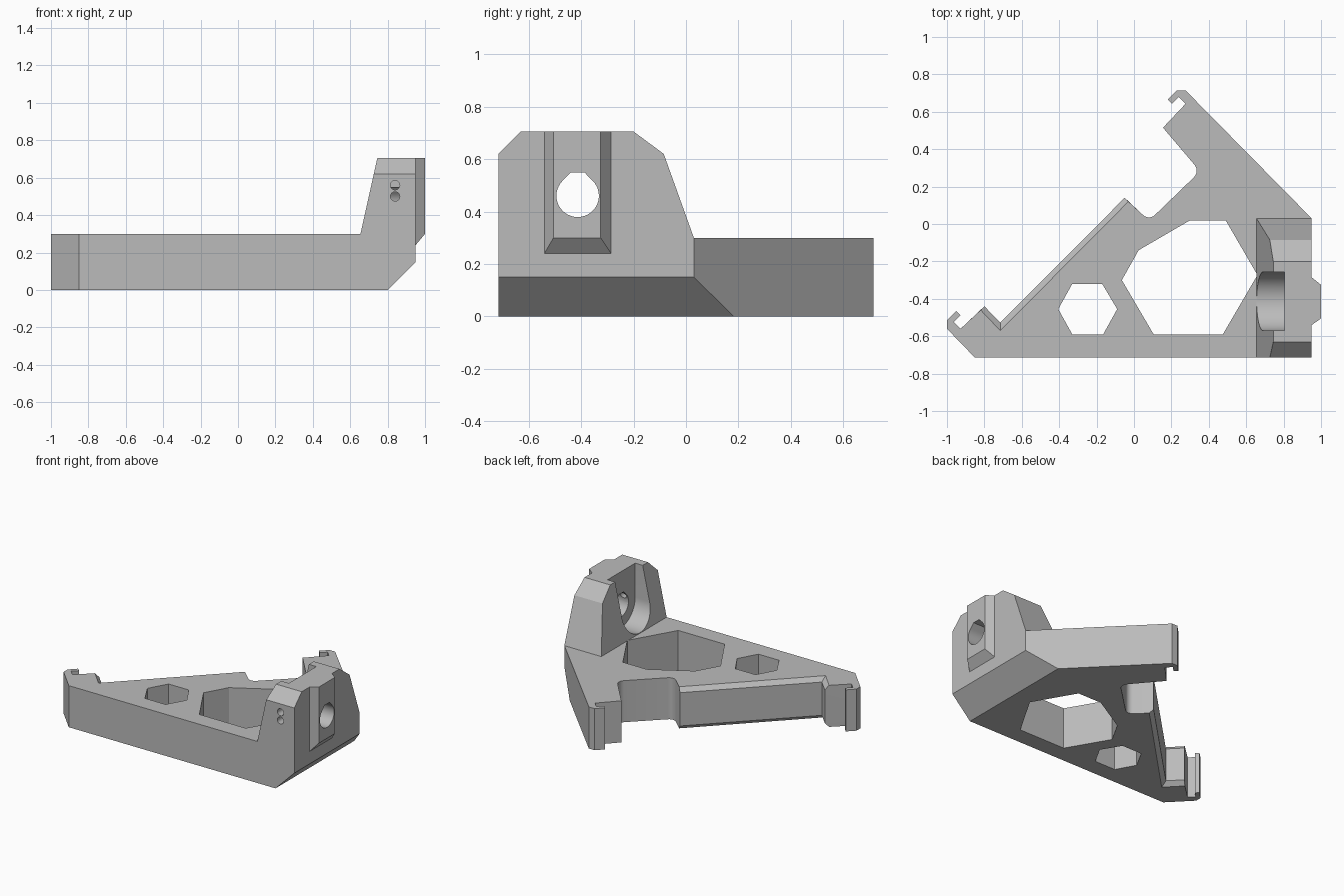
import bpy, bmesh, math

cube = bpy.data.objects.get("Cube")
if cube:
    bpy.data.objects.remove(cube, do_unlink=True)

grey = bpy.data.materials.new("plain grey")
grey.use_nodes = True
grey.diffuse_color = (0.5, 0.5, 0.5, 1)
grey.node_tree.nodes["Principled BSDF"].inputs["Base Color"].default_value = (0.5, 0.5, 0.5, 1)


def loft(name, rings):
    """Closed solid skinned through rings of equal point count."""
    bm = bmesh.new()
    loops = [[bm.verts.new(p) for p in ring] for ring in rings]
    n = len(loops[0])
    for a, b in zip(loops, loops[1:]):
        for i in range(n):
            j = (i + 1) % n
            bm.faces.new((a[i], a[j], b[j], b[i]))
    bm.faces.new(loops[0][::-1])
    bm.faces.new(loops[-1])
    bmesh.ops.recalc_face_normals(bm, faces=bm.faces)
    mesh = bpy.data.meshes.new(name)
    bm.to_mesh(mesh)
    bm.free()
    mesh.materials.append(grey)
    obj = bpy.data.objects.new(name, mesh)
    bpy.context.collection.objects.link(obj)
    return obj


def prism(name, outline, axis, lo, hi):
    """Extrude a 2D outline along the given axis (0, 1 or 2)."""
    def place(p, t):
        q = list(p)
        q.insert(axis, t)
        return q
    return loft(name, [[place(p, t) for p in outline] for t in (lo, hi)])


def select(obj):
    bpy.ops.object.select_all(action='DESELECT')
    obj.select_set(True)
    bpy.context.view_layer.objects.active = obj


def cut(targets, cutter):
    """Subtract the cutter from each target, then discard it."""
    for obj in targets:
        mod = obj.modifiers.new("cut", 'BOOLEAN')
        mod.operation, mod.solver, mod.object = 'DIFFERENCE', 'EXACT', cutter
        select(obj)
        bpy.ops.object.modifier_apply(modifier=mod.name)
    bpy.data.objects.remove(cutter, do_unlink=True)


def arc(cx, cy, r, start, end, n):
    angles = [math.radians(start + (end - start) * i / n) for i in range(n + 1)]
    return [(cx + r * math.cos(a), cy + r * math.sin(a)) for a in angles]


# Base plate: two mirrored hooked arms joined by a chamfered diagonal edge
TOP = 0.30
hook = [(-1, -.56), (-1, -.515), (-.95, -.465), (-.928, -.487),
        (-.965, -.524), (-.928, -.561)]
shoulder = (-.80, -.44)
mirrored = [(-y - .285, -x - .285) for x, y in hook + [shoulder]]
pocket = (arc(.285, .285, .05, 45, -45, 6) + arc(.08, .08, .045, -45, -135, 6))


def outline(chamfered):
    edge = [(-.03, .12), (-.715, -.57), (-.82, -.46)] if chamfered else \
        [(-.05, .14), (-.715, -.527), shoulder]
    return ([(-.85, -.715), (.95, -.715), (.95, .03)] + mirrored + pocket
            + edge + hook[::-1])


levels = [(0, True), (.03, False), (TOP - .03, False), (TOP, True)]
plate = loft("base_plate", [[(x, y, z) for x, y in outline(c)] for z, c in levels])

# Weight-saving openings and the sloped underside
large = [(-.065, -.30), (.025, -.14), (.30, .02), (.49, .02),
         (.66, -.273), (.475, -.59), (.105, -.59)]
small = [(-.405, -.455), (-.33, -.32), (-.17, -.32),
         (-.09, -.455), (-.165, -.59), (-.33, -.59)]
for shape in (large, small):
    cut([plate], prism("opening_cutter", shape, 2, -.1, .5))
cut([plate], prism("underside_cutter", [(.70, -.10), (1.1, -.10), (1.1, .30)], 1, -1, 1))

# Upright with a leaning inner face
side = [(-.715, TOP), (-.715, .62), (-.63, .705), (-.20, .705), (-.085, .62), (.03, TOP)]
upright = loft("upright", [
    [(.655 + (z - TOP) * .222, y, z) for y, z in side],
    [(.95, y, z) for y, z in side]])

# Tapered rail on the outer face
rail = loft("outer_rail", [
    [(x, a, low), (x, b, low), (x, b, .705), (x, a, .705)]
    for x, a, b, low in ((.95, -.54, -.285, .24), (1, -.505, -.325, TOP))])

# Round-bottomed slot in the inner face, open at the top
CY, CZ = -.413, .46
slot = [(CY - .157, .9)] + arc(CY, CZ, .157, 180, 360, 32) + [(CY + .157, .9)]
cut([upright], prism("slot_cutter", slot, 0, .5, .805))

# Bolt hole with a flat-topped teardrop section
bore = arc(CY, CZ, .081, 135, 405, 30) + [(CY + .027, .548), (CY - .027, .548)]
cut([upright, rail], prism("bore_cutter", bore, 0, .7, 1.1))

# Pair of small pin holes in the front
for z in (.50, .56):
    cut([upright], prism("pin_cutter", arc(.84, z, .025, 0, 345, 23), 1, -.8, CY))

for obj in (plate, upright, rail):
    select(obj)
    bpy.ops.object.shade_smooth_by_angle(angle=math.radians(25))
